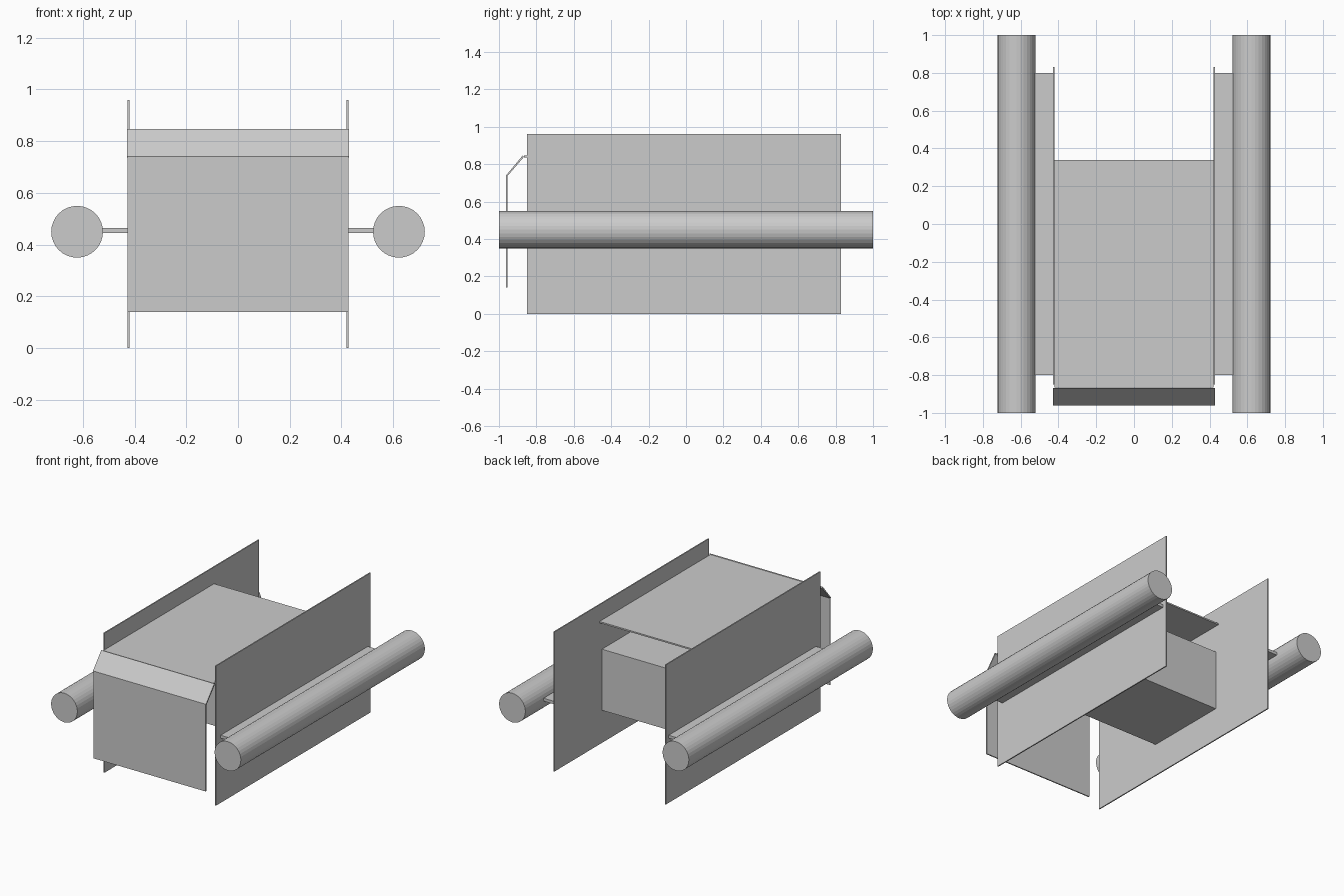
import bpy, math

if "Cube" in bpy.data.objects:
    bpy.data.objects.remove(bpy.data.objects["Cube"])


def box(name, x0, x1, y0, y1, z0, z1):
    bpy.ops.mesh.primitive_cube_add(size=1, location=((x0 + x1) / 2, (y0 + y1) / 2, (z0 + z1) / 2))
    ob = bpy.context.object
    ob.name = name
    ob.scale = (x1 - x0, y1 - y0, z1 - z0)
    bpy.ops.object.transform_apply(location=False, rotation=False, scale=True)
    return ob


def extrude_x(name, profile, half):
    # Closed (y, z) profile swept across the width
    n = len(profile)
    verts = [(x, y, z) for x in (-half, half) for y, z in profile]
    faces = [tuple(range(n))[::-1], tuple(range(n, 2 * n))]
    faces += [(i, (i + 1) % n, (i + 1) % n + n, i + n) for i in range(n)]
    me = bpy.data.meshes.new(name)
    me.from_pydata(verts, [], faces)
    ob = bpy.data.objects.new(name, me)
    bpy.context.collection.objects.link(ob)
    return ob


for side, s in (("left", -1), ("right", 1)):
    # Tall side panel
    a, b = sorted((s * 0.42, s * 0.428))
    box(side + "_panel", a, b, -0.85, 0.83, 0, 0.96)
    # Flat bracket joining panel and tube
    a, b = sorted((s * 0.425, s * 0.54))
    box(side + "_bracket", a, b, -0.8, 0.8, 0.445, 0.465)
    # Long round side tube
    bpy.ops.mesh.primitive_cylinder_add(vertices=32, radius=0.1, depth=2,
                                        location=(s * 0.622, 0, 0.45),
                                        rotation=(math.pi / 2, 0, 0))
    bpy.context.object.name = side + "_tube"

# Top cover plate, front door and slanted strip between them
box("top_plate", -0.42, 0.42, -0.865, 0.34, 0.835, 0.845)
box("front_door", -0.427, 0.427, -0.962, -0.954, 0.14, 0.74)
extrude_x("slanted_strip", [(-0.962, 0.74), (-0.954, 0.737), (-0.867, 0.838), (-0.872, 0.848)], 0.43)

# Inner block between the panels
box("inner_block", -0.419, 0.419, -0.285, 0.315, 0.225, 0.645)
